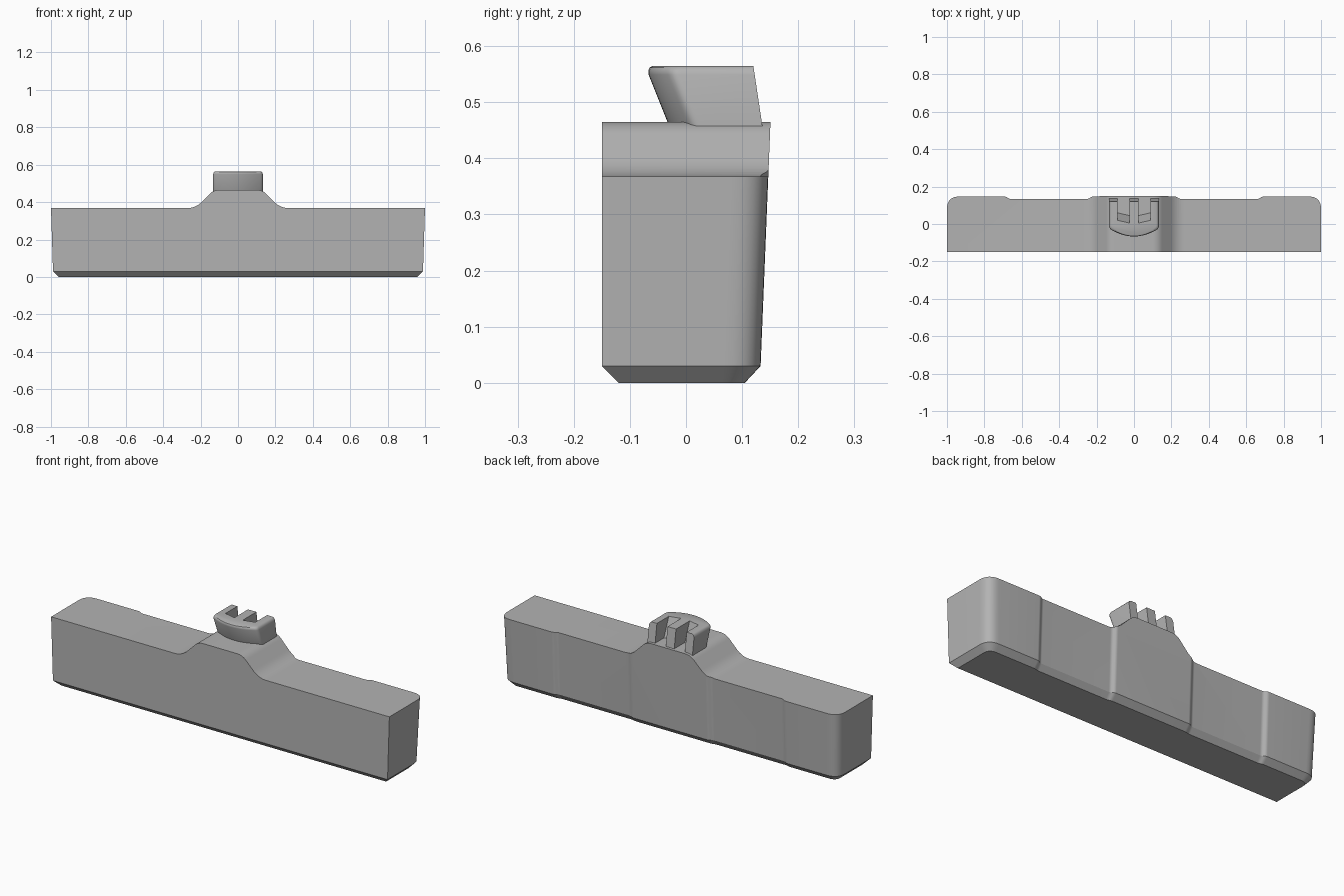
import bpy
import bmesh
from mathutils import Vector

cube = bpy.data.objects.get("Cube")
if cube:
    bpy.data.objects.remove(cube, do_unlink=True)

grey = bpy.data.materials.new("plain grey")
grey.use_nodes = True
colour = (0.45, 0.45, 0.45, 1)
grey.diffuse_color = colour
grey.node_tree.nodes["Principled BSDF"].inputs["Base Color"].default_value = colour


def rounded(corners, steps=8):
    """Closed outline whose (x, y, reach) corners are softened by curves."""
    out = []
    for i, (x, y, reach) in enumerate(corners):
        c = Vector((x, y))
        if reach == 0:
            out.append(c)
            continue
        before = Vector(corners[i - 1][:2])
        after = Vector(corners[(i + 1) % len(corners)][:2])
        a = c + (before - c).normalized() * reach
        b = c + (after - c).normalized() * reach
        for k in range(steps + 1):
            t = k / steps
            out.append(a * (1 - t) ** 2 + c * 2 * t * (1 - t) + b * t * t)
    return out


def mirrored(half):
    """Complete an outline from its +x half."""
    return half + [(-x, y, r) for x, y, r in reversed(half)]


def loft(name, rings):
    """Solid skinned through rings of 3D points, capped at both ends."""
    bm = bmesh.new()
    rows = [[bm.verts.new(p) for p in ring] for ring in rings]
    n = len(rows[0])
    for low, high in zip(rows, rows[1:]):
        for i in range(n):
            j = (i + 1) % n
            bm.faces.new((low[i], low[j], high[j], high[i]))
    bm.faces.new(rows[0][::-1])
    bm.faces.new(rows[-1])
    bmesh.ops.recalc_face_normals(bm, faces=bm.faces)
    mesh = bpy.data.meshes.new(name)
    bm.to_mesh(mesh)
    bm.free()
    mesh.materials.append(grey)
    obj = bpy.data.objects.new(name, mesh)
    bpy.context.collection.objects.link(obj)
    return obj


def apply_and_smooth(obj, angle=0.5):
    bpy.ops.object.select_all(action="DESELECT")
    obj.select_set(True)
    bpy.context.view_layer.objects.active = obj
    for mod in list(obj.modifiers):
        bpy.ops.object.modifier_apply(modifier=mod.name)
    bpy.ops.object.shade_smooth_by_angle(angle=angle)


# Body: tapered plan with rounded rear corners and two shallow rear recesses
def plan(z, width, front, back, step, radius):
    half = [(width, front, 0), (width, back, radius),
            (0.685, back, 0.008), (0.665, back - step, 0.008),
            (0.245, back - step, 0.008), (0.225, back, 0.008)]
    return [(p.x, p.y, z) for p in rounded(mirrored(half))]


body = loft("body", [
    plan(0, 0.96, -0.12, 0.105, 0.006, 0.04),
    plan(0.03, 0.989, -0.15, 0.133, 0.013, 0.065),
    plan(0.5, 1.004, -0.15, 0.152, 0.013, 0.065),
])

# Raised middle: front profile that trims the top of the body
profile = rounded(mirrored([(1.2, -0.1, 0), (1.2, 0.368, 0),
                            (0.227, 0.368, 0.045), (0.13, 0.465, 0.03)]))
trimmer = loft("top_trimmer", [[(p.x, y, p.y) for p in profile]
                               for y in (-0.3, 0.3)])
trim = body.modifiers.new("trim", "BOOLEAN")
trim.operation = "INTERSECT"
trim.solver = "EXACT"
trim.object = trimmer
apply_and_smooth(body)
bpy.data.objects.remove(trimmer, do_unlink=True)


# Clip: bowed, forward-leaning front wall with three prongs behind it
def clip_ring(z, inset=0):
    lean = (0.565 - z) * 0.4
    back = 0.12 + (0.565 - z) * 0.15
    width = 0.133 - inset
    slot_end = 0.005 + lean
    bow = [(width * k / 8, -0.073 + inset + lean + 0.043 * (k / 8) ** 2)
           for k in range(8)]
    half = [(x, y, 0) for x, y in bow]
    half += [(width, -0.03 + inset + lean, 0.014), (width, back, 0),
             (0.088, back, 0), (0.088, slot_end + 0.015, 0),
             (0.025, slot_end, 0), (0.025, back, 0)]
    outline = half + [(-x, y, r) for x, y, r in reversed(half[1:])]
    return [(p.x, p.y, z) for p in rounded(outline)]


clip = loft("clip", [clip_ring(0.445), clip_ring(0.549),
                     clip_ring(0.557, 0.003), clip_ring(0.562, 0.007),
                     clip_ring(0.565, 0.014)])
apply_and_smooth(clip, 0.6)
